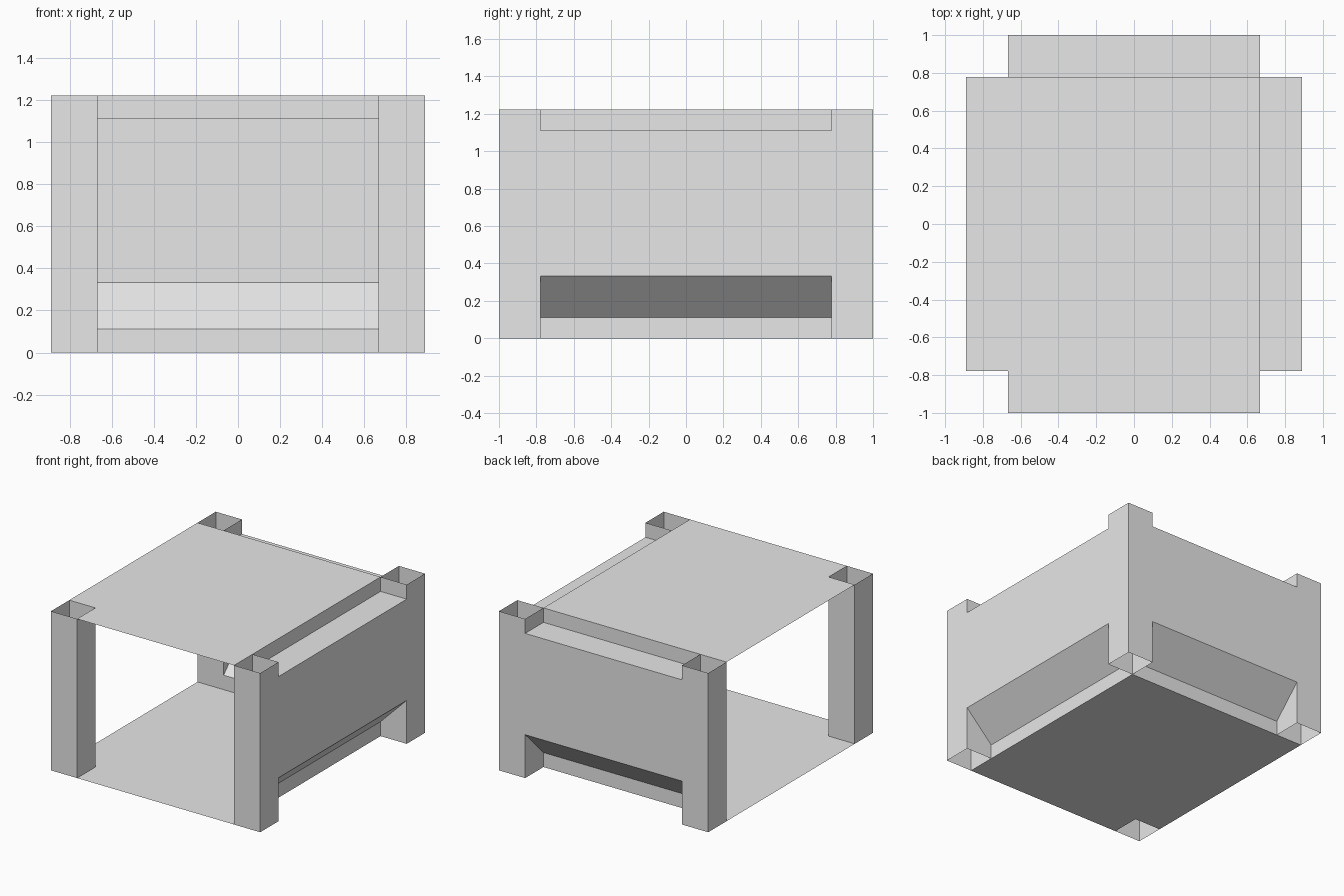
import bpy

if "Cube" in bpy.data.objects:
    bpy.data.objects.remove(bpy.data.objects["Cube"])

U = 1 / 9                      # the model sits on a grid of ninths
X_IN, X_OUT = 6 * U, 8 * U     # inner and outer half width
Y_IN, Y_OUT = 7 * U, 9 * U     # inner and outer half depth
H = 11 * U

grey = bpy.data.materials.new("plain grey")
grey.diffuse_color = (0.8, 0.8, 0.8, 1)
grey.use_nodes = True
grey.node_tree.nodes["Principled BSDF"].inputs["Base Color"].default_value = grey.diffuse_color


def add_part(name, verts, faces):
    mesh = bpy.data.meshes.new(name)
    mesh.from_pydata(verts, [], faces)
    mesh.materials.append(grey)
    obj = bpy.data.objects.new(name, mesh)
    bpy.context.collection.objects.link(obj)
    return obj


def strip(name, start, end):
    """Skin faces between two matching profile lines."""
    n = len(start)
    faces = [(i, n + i, n + i + 1, i + 1) for i in range(n - 1)]
    add_part(name, start + end, faces)


# Corner posts: square tubes open at top and bottom
for sx, side in ((-1, "left"), (1, "right")):
    for sy, end in ((-1, "front"), (1, "back")):
        x0, x1 = sorted((sx * X_IN, sx * X_OUT))
        y0, y1 = sorted((sy * Y_IN, sy * Y_OUT))
        ring = [(x0, y0), (x1, y0), (x1, y1), (x0, y1)]
        verts = [(x, y, z) for z in (0, H) for x, y in ring]
        faces = [(i, (i + 1) % 4, 4 + (i + 1) % 4, 4 + i) for i in range(4)]
        add_part(f"{end}_{side}_post", verts, faces)

# Top and bottom panels: reach the open front and left edges, notched at the posts
outline = [(-X_IN, -Y_OUT), (X_IN, -Y_OUT), (X_IN, Y_IN),
           (-X_OUT, Y_IN), (-X_OUT, -Y_IN), (-X_IN, -Y_IN)]
add_part("top_panel", [(x, y, H) for x, y in outline], [tuple(range(6))])
add_part("bottom_panel", [(x, y, 0) for x, y in outline], [tuple(reversed(range(6)))])

# Right and back walls: kick strip, sloped underside, flat wall, ledge, top lip
profile = [(0, 0), (0, U), (2 * U, 3 * U), (2 * U, 10 * U), (0, 10 * U), (0, H)]
strip("right_wall",
      [(X_IN + d, -Y_IN, z) for d, z in profile],
      [(X_IN + d, Y_IN, z) for d, z in profile])
strip("back_wall",
      [(X_IN, Y_IN + d, z) for d, z in profile],
      [(-X_IN, Y_IN + d, z) for d, z in profile])
